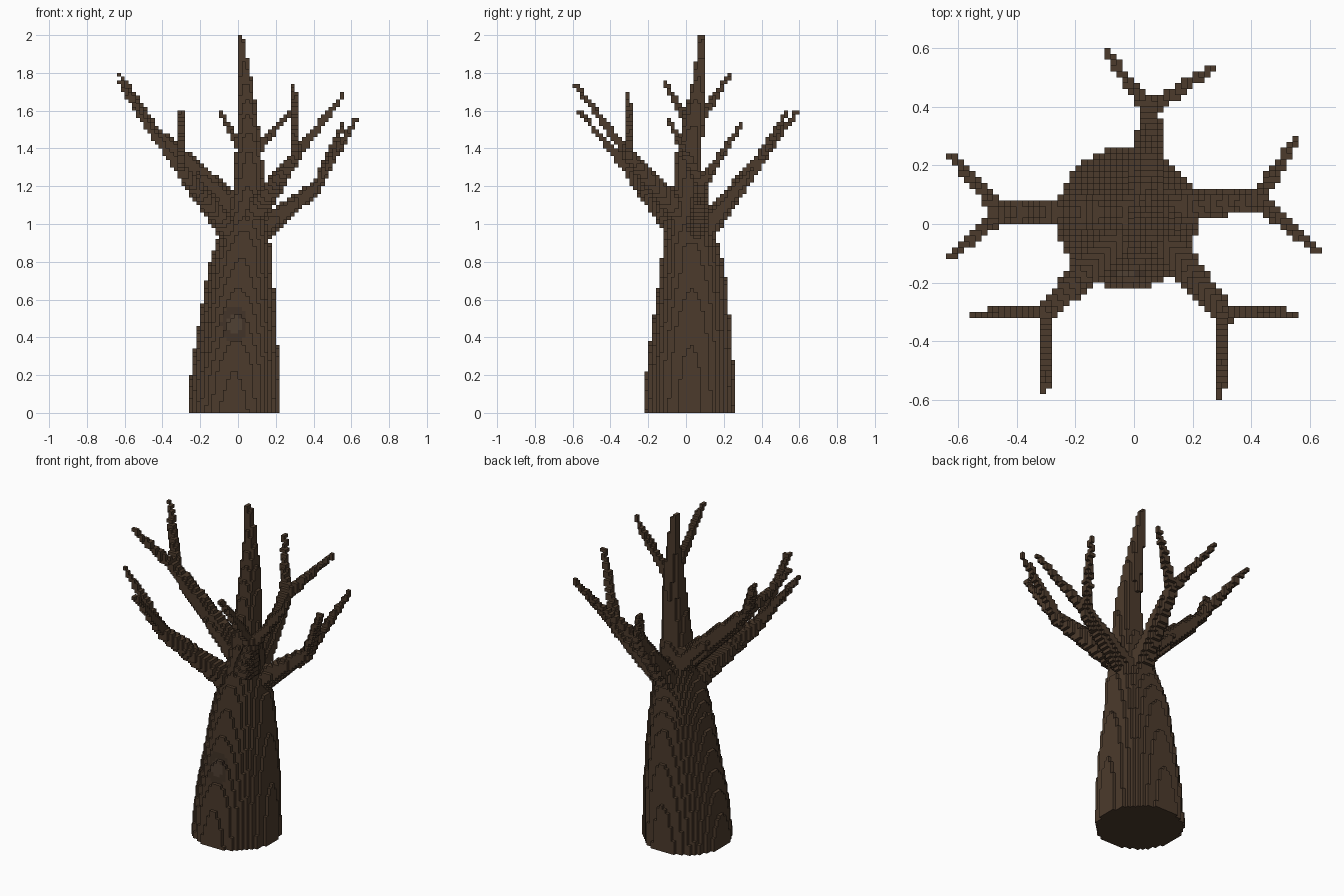
import bpy, bmesh, math
from mathutils import Vector

if "Cube" in bpy.data.objects:
    bpy.data.objects.remove(bpy.data.objects["Cube"])

S = 0.02          # voxel size
cells = {}        # (i, j, k) -> part name


def claim(part, cell):
    if 0 <= cell[2] < 100:
        cells.setdefault(cell, part)


def index(v):
    return math.floor(v / S)


def ball(part, c, r):
    """Claim every voxel whose centre is inside a ball, plus the centre voxel."""
    claim(part, tuple(index(v) for v in c))
    lo, hi = [index(v - r) for v in c], [index(v + r) for v in c]
    for i in range(lo[0], hi[0] + 1):
        for j in range(lo[1], hi[1] + 1):
            for k in range(lo[2], hi[2] + 1):
                p = Vector((i + .5, j + .5, k + .5)) * S
                if (p - c).length <= r:
                    claim(part, (i, j, k))


def stick(part, a, b, r0, r1):
    a, b = Vector(a), Vector(b)
    n = max(2, int((b - a).length / (S * 0.4)))
    for s in range(n + 1):
        t = s / n
        ball(part, a.lerp(b, t), r0 + (r1 - r0) * t)


# Trunk: stacked voxel discs along a leaning, tapering profile (z, x, y, radius)
profile = [(0, -.025, .02, .243), (.25, -.015, .022, .23), (.5, 0, .03, .203),
           (.75, .01, .035, .172), (.88, .025, .025, .15), (.96, .03, .02, .13),
           (1.05, .04, .02, .105), (1.2, .055, .01, .08), (1.4, .06, .02, .068),
           (1.6, .05, .045, .05), (1.8, .035, .075, .032), (2.0, .01, .085, .017)]
for k in range(100):
    z = (k + .5) * S
    p, q = next((p, q) for p, q in zip(profile, profile[1:]) if p[0] <= z <= q[0])
    t = (z - p[0]) / (q[0] - p[0])
    x, y, r = (p[n] + (q[n] - p[n]) * t for n in (1, 2, 3))
    for i in range(index(x - r), index(x + r) + 1):
        for j in range(index(y - r), index(y + r) + 1):
            if math.hypot((i + .5) * S - x, (j + .5) * S - y) <= r:
                claim("trunk", (i, j, k))

# Limbs: root, fork and two twig tips each
limbs = {
    "left_limb": ((0, .04, 1.07), (-.45, .04, 1.5),
                  (-.625, .23, 1.79), (-.625, -.115, 1.75)),
    "right_limb": ((.08, .05, .93), (.42, .08, 1.2),
                   (.555, .295, 1.53), (.62, -.09, 1.55)),
    "back_limb": ((.04, .09, .95), (.055, .39, 1.34),
                  (-.095, .585, 1.59), (.27, .535, 1.59)),
    "front_right_limb": ((.09, -.04, 1.06), (.305, -.3, 1.36),
                         (.295, -.58, 1.73), (.555, -.305, 1.68)),
    "front_left_limb": ((-.04, -.04, .96), (-.3, -.3, 1.28),
                        (-.3, -.56, 1.59), (-.54, -.305, 1.6)),
}
for name, (root, fork, tip_a, tip_b) in limbs.items():
    stick(name, root, fork, .066, .033)
    for tip in (tip_a, tip_b):
        stick(name, fork, tip, .029, .013)

# Knot: oval patch of the front trunk voxels
for (i, j, k), part in list(cells.items()):
    if part == "trunk" and (i, j - 1, k) not in cells and j < 0:
        d = math.hypot(((i + .5) * S + .02) / .07, ((k + .5) * S - .47) / .1)
        if d < 1:
            cells[(i, j, k)] = "knot_centre" if d < .55 else "knot_ring"


def material(name, rgb):
    m = bpy.data.materials.new(name)
    m.diffuse_color = (*rgb, 1)
    m.use_nodes = True
    m.node_tree.nodes["Principled BSDF"].inputs["Base Color"].default_value = m.diffuse_color
    return m


bark = material("bark", (.072, .043, .025))
dark = material("dark_bark", (.055, .033, .021))
pale = material("pale_bark", (.08, .052, .034))

# Skin: one quad per exposed voxel side, one object per part
sides = []
for axis in range(3):
    u, v = (axis + 1) % 3, (axis + 2) % 3
    for d in (0, 1):
        loop = []
        for a, b in ((0, 0), (1, 0), (1, 1), (0, 1)):
            c = [0, 0, 0]
            c[axis], c[u], c[v] = d, a, b
            loop.append(c)
        step = [0, 0, 0]
        step[axis] = 2 * d - 1
        sides.append((step, loop if d else loop[::-1]))

for name in ["trunk", "knot_ring", "knot_centre", *limbs]:
    bm, verts = bmesh.new(), {}
    for cell, part in cells.items():
        if part != name:
            continue
        for step, loop in sides:
            if tuple(c + s for c, s in zip(cell, step)) in cells:
                continue
            quad = []
            for corner in loop:
                key = tuple(c + o for c, o in zip(cell, corner))
                if key not in verts:
                    verts[key] = bm.verts.new([n * S for n in key])
                quad.append(verts[key])
            bm.faces.new(quad)
    mesh = bpy.data.meshes.new(name)
    bm.to_mesh(mesh)
    bm.free()
    mesh.materials.append({"knot_ring": dark, "knot_centre": pale}.get(name, bark))
    bpy.context.collection.objects.link(bpy.data.objects.new(name, mesh))
